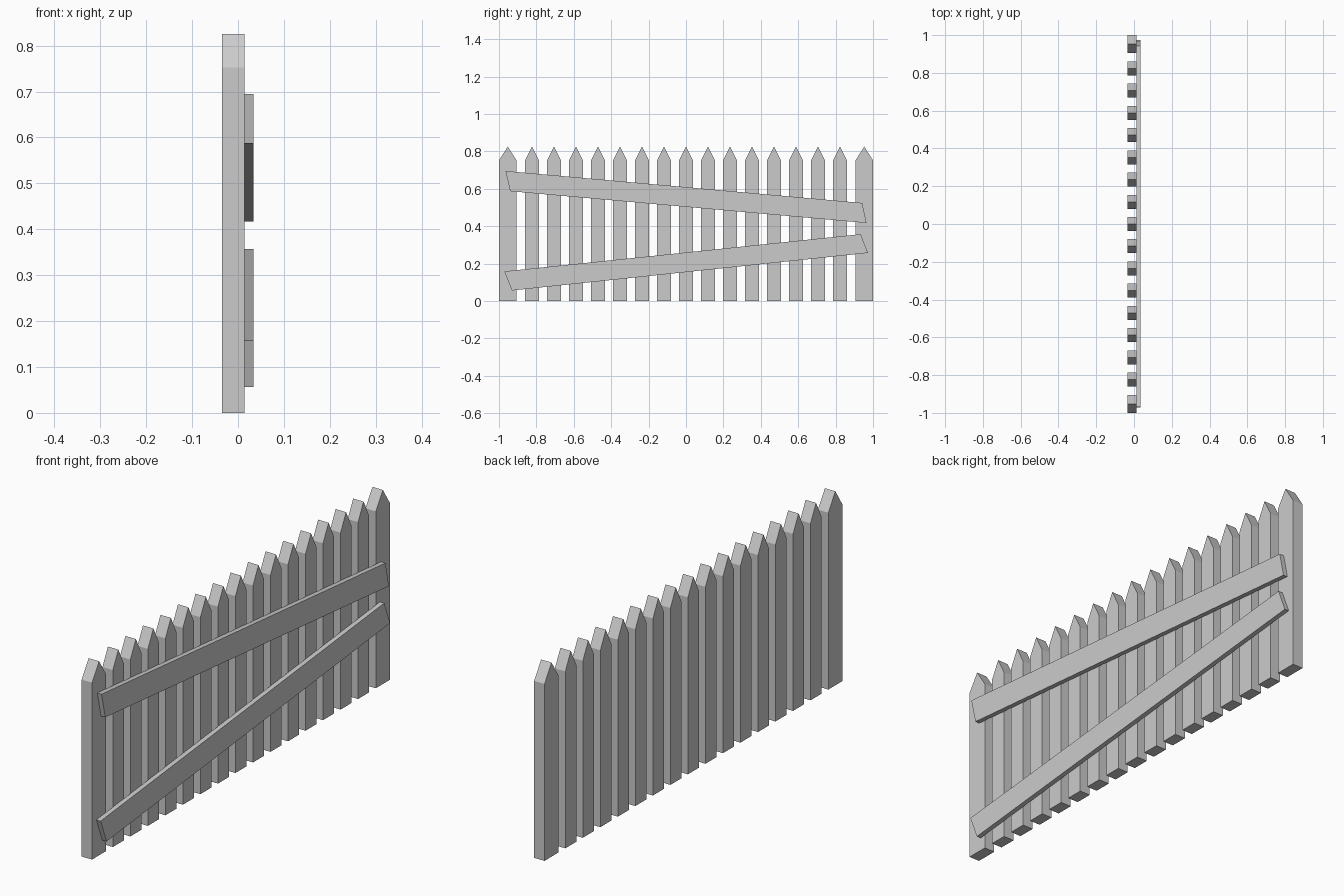
import bpy, bmesh

if "Cube" in bpy.data.objects:
    bpy.data.objects.remove(bpy.data.objects["Cube"])


def extrude_profile(name, pts, x0, x1):
    """Solid from a (y, z) outline, extruded along x."""
    bm = bmesh.new()
    face = bm.faces.new([bm.verts.new((x0, y, z)) for y, z in pts])
    new = bmesh.ops.extrude_face_region(bm, geom=[face])["geom"]
    verts = [v for v in new if isinstance(v, bmesh.types.BMVert)]
    bmesh.ops.translate(bm, verts=verts, vec=(x1 - x0, 0, 0))
    bmesh.ops.recalc_face_normals(bm, faces=bm.faces)
    mesh = bpy.data.meshes.new(name)
    bm.to_mesh(mesh)
    bm.free()
    obj = bpy.data.objects.new(name, mesh)
    bpy.context.collection.objects.link(obj)
    return obj


BACK, MID, FRONT = -0.035, 0.014, 0.034
SHOULDER, TIP = 0.752, 0.825

# Pointed pickets, the two end ones slightly wider
for i in range(-8, 9):
    end = abs(i) == 8
    half = 0.047 if end else 0.037
    c = (0.953 if i > 0 else -0.953) if end else i * 2 / 17
    outline = [(c - half, 0), (c + half, 0), (c + half, SHOULDER),
               (c, TIP), (c - half, SHOULDER)]
    extrude_profile(f"picket_{i + 9:02d}", outline, BACK, MID)

# Two slanted rails with skewed ends
extrude_profile("upper_rail", [(-0.965, 0.695), (-0.940, 0.587),
                               (0.965, 0.417), (0.942, 0.524)], MID, FRONT)
extrude_profile("lower_rail", [(-0.971, 0.158), (-0.931, 0.056),
                               (0.973, 0.257), (0.934, 0.357)], MID, FRONT)
